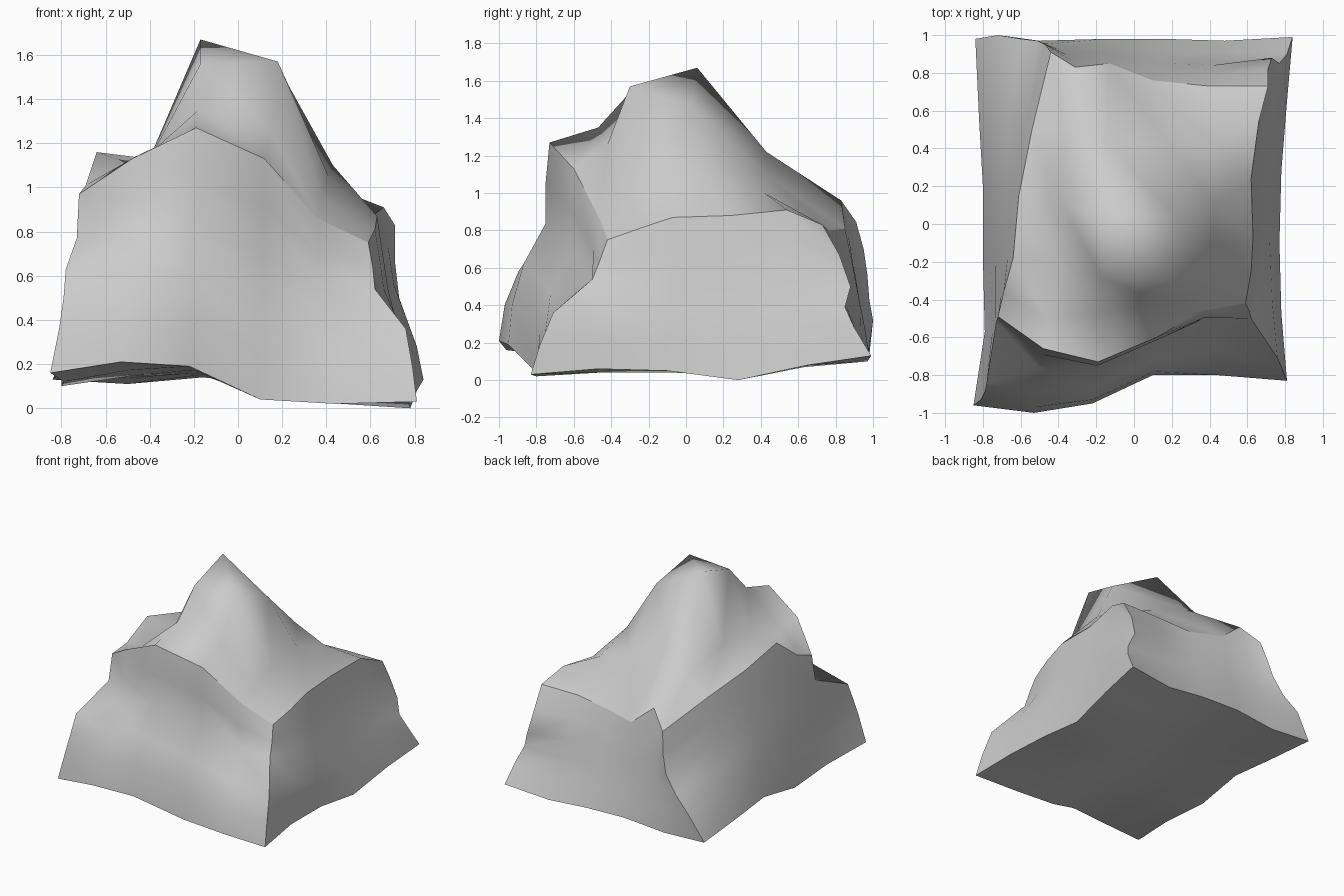
import bpy, bmesh
from mathutils import Vector

if "Cube" in bpy.data.objects:
    bpy.data.objects.remove(bpy.data.objects["Cube"])

def curve(*pts):
    return [Vector(p) for p in pts]

# Eight corners of the boulder (front/back, left/right, low/high)
fll, frl = (-.85, -.96, .16), (.81, -.83, .03)
bll, brl = (-.84, .98, .13), (.84, .99, .13)
flh, frh = (-.72, -.49, .97), (.59, -.42, .75)
blh, brh = (-.44, .91, .845), (.71, .73, .83)

# Base edges
front_low = curve(fll, (-.53, -1, .21), (-.22, -.95, .19), (.1, -.8, .04), (.44, -.8, .02), frl)
back_low = curve(bll, (-.5, .97, .11), (-.16, .98, .14), (.16, .98, .13), (.48, .97, .10), brl)
left_low = curve(fll, (-.79, -.57, .12), (-.80, -.17, .10), (-.80, .2, .17), (-.82, .55, .15), bll)
right_low = curve(frl, (.78, -.47, .06), (.77, -.1, .05), (.78, .28, 0), (.81, .65, .08), brl)

# Shoulder rim edges
front_rim = curve(flh, (-.48, -.66, 1.13), (-.19, -.73, 1.27), (.12, -.6, 1.13), (.36, -.46, .86), frh)
back_rim = curve(blh, (-.31, .83, .96), (-.13, .85, .81), (.1, .76, .80), (.4, .73, .83), brh)
left_rim = curve(flh, (-.69, -.36, 1.01), (-.64, -.18, 1.16), (-.61, .15, 1.07), (-.54, .5, .98), blh)
right_rim = curve(frh, (.62, -.25, .81), (.63, -.07, .87), (.62, .24, .88), (.66, .54, .91), brh)

# Upright edges, bottom to top
front_left = curve(fll, (-.81, -.93, .36), (-.79, -.89, .5), (-.78, -.84, .63), (-.73, -.52, .77), flh)
front_right = curve(frl, (.79, -.78, .19), (.76, -.71, .36), (.62, -.5, .54), (.61, -.46, .64), frh)
back_left = curve(bll, (-.72, 1, .32), (-.6, .98, .43), (-.51, .97, .56), (-.47, .95, .7), blh)
back_right = curve(brl, (.81, .90, .28), (.77, .85, .39), (.73, .88, .5), (.71, .82, .67), brh)

# Inner points of the peaked top, front row to back row
peak_rows = [
    curve((-.46, -.5, 1.1), (-.18, -.47, 1.35), (.15, -.42, 1.26), (.38, -.36, .95)),
    curve((-.40, -.22, 1.13), (-.17, -.28, 1.56), (.18, -.3, 1.57), (.41, -.18, 1.05)),
    curve((-.38, .1, 1.18), (-.17, .06, 1.67), (.23, .03, 1.46), (.43, .1, 1.1)),
    curve((-.36, .5, 1.08), (-.14, .43, 1.22), (.18, .43, 1.1), (.43, .42, 1.0)),
]

def patch(low, high, left, right, fade=2.5, push=(0,) * 6):
    """Span low to high; the side curves' bends fade away inwards."""
    rows = []
    for j in range(6):
        v = j / 5
        bend_l = left[j] - left[0].lerp(left[5], v)
        bend_r = right[j] - right[0].lerp(right[5], v)
        row = []
        for i in range(6):
            u = i / 5
            p = low[i].lerp(high[i], v) + bend_l * (1 - u) ** fade + bend_r * u ** fade
            if 0 < i < 5:
                p.y += push[j]
            row.append(p)
        rows.append(row)
    return rows

top = [front_rim] + [[left_rim[j + 1]] + r + [right_rim[j + 1]]
                     for j, r in enumerate(peak_rows)] + [back_rim]

sides = [
    patch(front_low, front_rim, front_left, front_right, 6, (0, -.02, 0, .075, .02, 0)),
    patch(back_low, back_rim, back_left, back_right, 5),
    patch(left_low, left_rim, front_left, back_left, 4),
    patch(right_low, right_rim, front_right, back_right, 4),
    patch(front_low, back_low, left_low, right_low, 3),
    top,
]

# Skin every side and weld them into one closed rock
bm = bmesh.new()
side_id = bm.faces.layers.int.new("side")
for k, rows in enumerate(sides):
    grid = [[bm.verts.new(p) for p in row] for row in rows]
    for a, b in zip(grid, grid[1:]):
        for i in range(5):
            for tri in ((a[i], a[i + 1], b[i]), (a[i + 1], b[i + 1], b[i])):
                face = bm.faces.new(tri)
                face[side_id] = k
                face.smooth = True
bmesh.ops.remove_doubles(bm, verts=bm.verts, dist=.0005)
bmesh.ops.recalc_face_normals(bm, faces=bm.faces)

# Smooth sides with hard creases where two sides meet
for edge in bm.edges:
    edge.smooth = len({f[side_id] for f in edge.link_faces}) == 1
mesh = bpy.data.meshes.new("boulder")
bm.to_mesh(mesh)
bm.free()
boulder = bpy.data.objects.new("boulder", mesh)
bpy.context.collection.objects.link(boulder)
